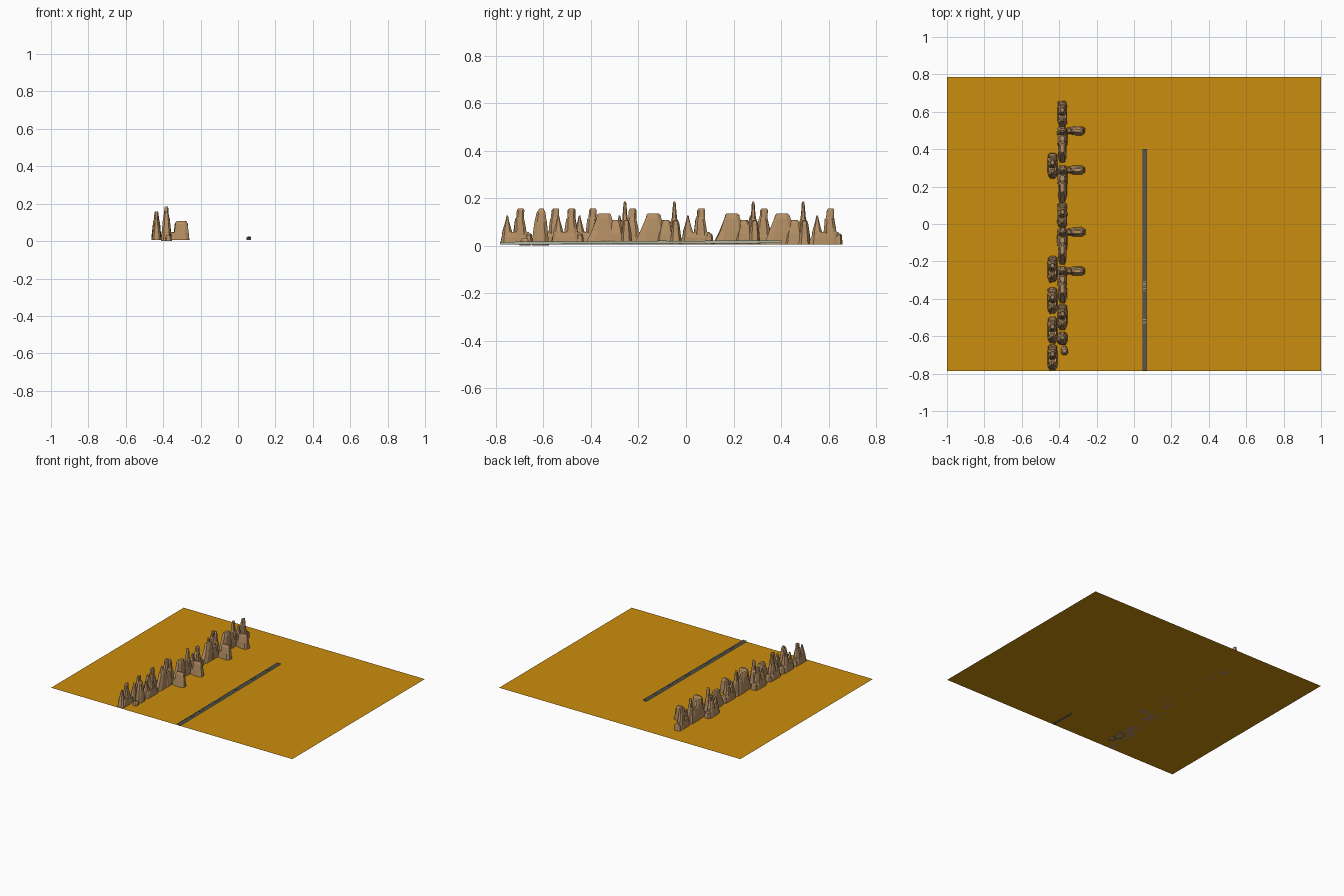
import bpy, bmesh, math, random

if "Cube" in bpy.data.objects:
    bpy.data.objects.remove(bpy.data.objects["Cube"])
random.seed(4)

def mat(name, c):
    m = bpy.data.materials.new(name)
    m.diffuse_color = (*c, 1)
    m.use_nodes = True
    m.node_tree.nodes["Principled BSDF"].inputs["Base Color"].default_value = m.diffuse_color
    return m

SAND = mat("desert_sand", (0.60, 0.27, 0.004))
ROCK = mat("sandstone", (0.47, 0.28, 0.13))
PALE = mat("pale_concrete", (0.42, 0.46, 0.35))
DARK = mat("dark_grey", (0.09, 0.09, 0.085))
WHITE = mat("off_white", (0.75, 0.75, 0.68))
G = 0.006  # ground level

def finish(bm, name, m):
    bmesh.ops.recalc_face_normals(bm, faces=bm.faces)
    me = bpy.data.meshes.new(name)
    bm.to_mesh(me)
    bm.free()
    me.materials.append(m)
    ob = bpy.data.objects.new(name, me)
    bpy.context.collection.objects.link(ob)
    return ob

def column(bm, x, y, rings):
    """Faceted rock: chamfered rectangles (z, half_x, half_y, dy) lofted upward."""
    prev = None
    for z, hx, hy, dy in rings:
        c = 0.55
        pts = [(1, -c), (1, c), (c, 1), (-c, 1), (-1, c), (-1, -c), (-c, -1), (c, -1)]
        ring = []
        for px, py in pts:
            j = random.uniform(0.92, 1.04)
            ring.append(bm.verts.new((x + px * hx * j, y + dy + py * hy * j, z)))
        if prev:
            for i in range(8):
                k = (i + 1) % 8
                bm.faces.new((prev[i], prev[k], ring[k], ring[i]))
        else:
            bm.faces.new(ring[::-1])
        prev = ring
    bm.faces.new(prev)

def crag(x, y0, name):
    """Short ridge: pointed spike, blunt tower and low boulder on one foot."""
    bm = bmesh.new()
    column(bm, x, y0 + .068, [(G, .027, .070, 0), (.035, .025, .063, 0), (.058, .021, .050, 0)])
    column(bm, x, y0 + .030, [(G, .024, .028, 0), (.06, .018, .020, 0), (.10, .010, .009, 0), (.127, .005, .003, 0)])
    column(bm, x, y0 + .084, [(G, .026, .034, 0), (.075, .021, .026, 0), (.112, .016, .020, -.002),
                              (.118, .013, .017, 0), (.150, .011, .016, .002), (.157, .008, .011, .003)])
    column(bm, x, y0 + .120, [(G, .025, .018, 0), (.045, .021, .014, 0), (.052, .015, .008, 0)])
    finish(bm, name, ROCK)

def bluff(x, y0, name):
    """Long ridge: sloping mesa, stepped shoulder, tall spire and a side spur."""
    bm = bmesh.new()
    column(bm, x, y0 + .080, [(G, .024, .080, 0), (.06, .022, .057, .002), (.115, .018, .034, 0),
                              (.130, .014, .029, 0), (.135, .010, .024, 0)])
    column(bm, x, y0 + .130, [(G, .027, .050, 0), (.05, .025, .040, 0), (.09, .018, .026, 0), (.108, .012, .015, 0)])
    column(bm, x, y0 + .168, [(G, .027, .030, 0), (.05, .024, .024, 0), (.09, .020, .020, 0), (.105, .019, .015, 0),
                              (.115, .015, .011, 0), (.15, .012, .008, 0), (.178, .010, .006, 0), (.186, .007, .003, 0)])
    # side spur
    column(bm, x + .080, y0 + .174, [(G, .042, .025, 0), (.05, .038, .021, 0), (.092, .034, .015, 0),
                                     (.104, .028, .011, 0), (.108, .020, .008, 0)])
    column(bm, x + .040, y0 + .174, [(G, .020, .018, 0), (.045, .015, .013, 0), (.05, .010, .008, 0)])
    finish(bm, name, ROCK)

def box(bm, x0, x1, y0, y1, z0, z1):
    r = bmesh.ops.create_cube(bm, size=1)
    for v in r["verts"]:
        v.co = ((x0 + x1) / 2 + v.co.x * (x1 - x0), (y0 + y1) / 2 + v.co.y * (y1 - y0),
                (z0 + z1) / 2 + v.co.z * (z1 - z0))

# desert floor
bm = bmesh.new()
bmesh.ops.create_grid(bm, x_segments=1, y_segments=1, size=1)
for v in bm.verts:
    v.co = (v.co.x, v.co.y * .785, G)
finish(bm, "desert_floor", SAND)

# rock wall: main row, then the back row
for i, y in enumerate((.522, -.022, -.567)):
    crag(-.383, y, f"main_crag_{i}")
for i, y in enumerate((.325, .115, -.217, -.425)):
    bluff(-.383, y, f"main_bluff_{i}")
for i, y in enumerate((.242, -.310, -.478, -.635, -.782)):
    crag(-.436, y, f"back_crag_{i}")

# two small rocks at the end, sunk slightly through the floor
bm = bmesh.new()
column(bm, -.383, -.612, [(0, .028, .036, 0), (.05, .025, .032, 0), (.10, .020, .026, 0),
                          (.14, .014, .018, .002), (.157, .008, .008, .004)])
finish(bm, "end_rock", ROCK)
bm = bmesh.new()
column(bm, -.372, -.678, [(0, .019, .024, 0), (.022, .016, .019, 0), (.033, .009, .009, 0)])
finish(bm, "end_pebble", ROCK)

# long narrow causeway, rising gently toward the back
CX, Y0, Y1 = .058, -.782, .402
def slope(bm):
    for v in bm.verts:
        v.co.z += .006 * (v.co.y - Y0) / (Y1 - Y0)
    return bm

bm = bmesh.new()
box(bm, CX - .009, CX + .009, Y0, Y1, .005, .0145)
finish(slope(bm), "causeway_deck", DARK)
bm = bmesh.new()
for s in (-1, 1):
    box(bm, CX + s * .0105 - .0015, CX + s * .0105 + .0015, Y0, Y1, .006, .0165)
finish(slope(bm), "causeway_sides", PALE)
# dark blocks along the deck
bm = bmesh.new()
for y in (-.62, -.52, -.33, -.10, .10, .27):
    box(bm, CX - .008, CX + .008, y - .018, y + .018, .0145, .0185)
finish(slope(bm), "deck_blocks", DARK)
# pale studs on three blocks
bm = bmesh.new()
for y in (-.52, -.345, -.315):
    for dx in (-.006, 0, .006):
        for dy in (-.009, 0, .009):
            box(bm, CX + dx - .0014, CX + dx + .0014, y + dy - .002, y + dy + .002, .0180, .0195)
finish(slope(bm), "deck_studs", WHITE)
